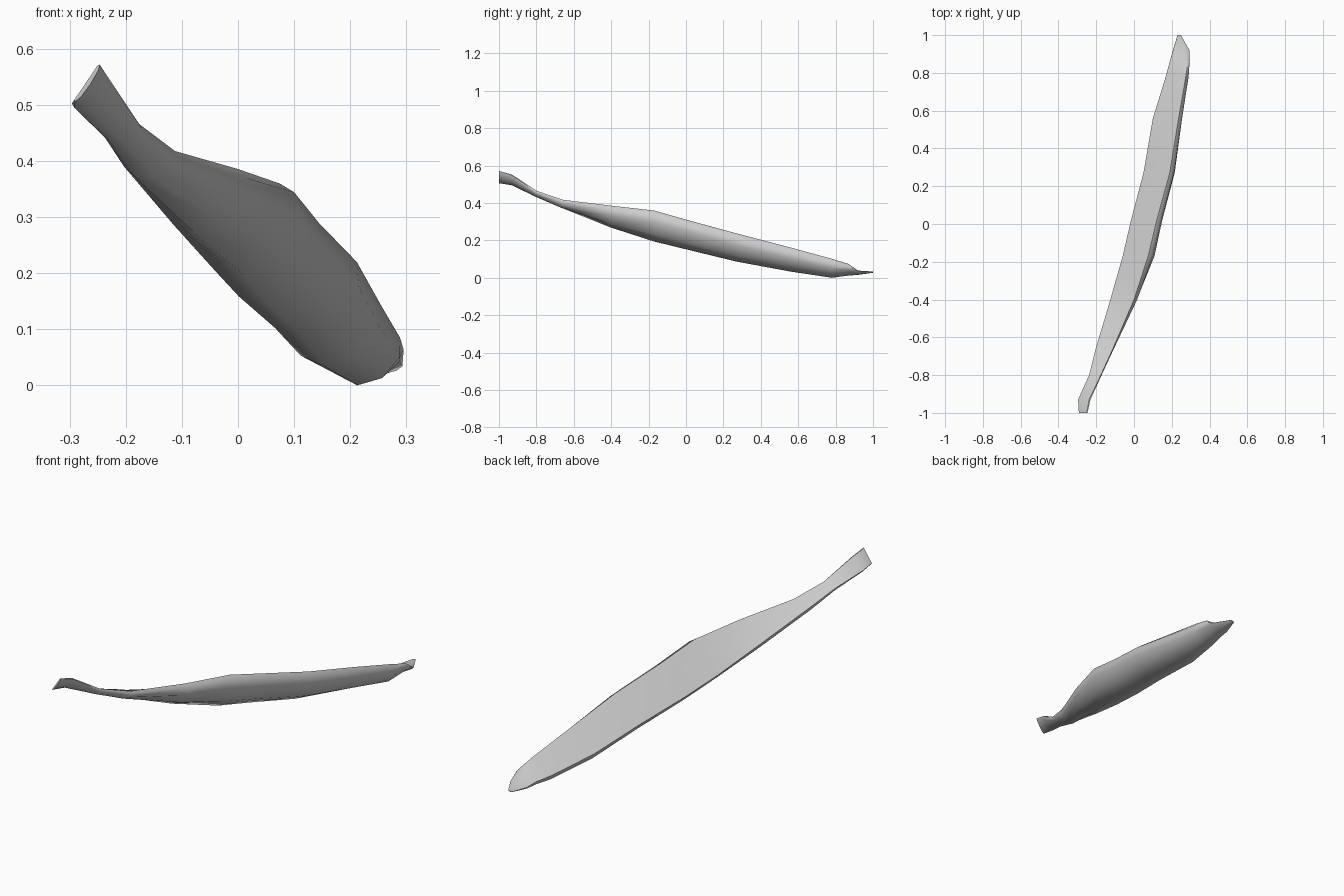
import bpy, bmesh, math
from mathutils import Vector

# Stations along the pod: y, lower-left rim (x, z), upper-right rim (x, z), hull depth
STATIONS = [
    (-1.00, -0.292, 0.515, -0.250, 0.577, 0.008),
    (-0.93, -0.296, 0.509, -0.238, 0.558, 0.024),
    (-0.80, -0.238, 0.457, -0.176, 0.472, 0.026),
    (-0.66, -0.203, 0.410, -0.112, 0.424, 0.040),
    (-0.40, -0.125, 0.315, 0.000, 0.392, 0.072),
    (-0.17, -0.060, 0.236, 0.075, 0.366, 0.090),
    (0.02, -0.016, 0.190, 0.120, 0.312, 0.086),
    (0.27, 0.050, 0.135, 0.189, 0.244, 0.087),
    (0.56, 0.100, 0.085, 0.236, 0.168, 0.080),
    (0.78, 0.168, 0.049, 0.274, 0.108, 0.069),
    (0.87, 0.192, 0.045, 0.287, 0.080, 0.040),
    (0.92, 0.207, 0.033, 0.289, 0.045, 0.015),
    (1.00, 0.230, 0.036, 0.248, 0.040, 0.004),
]
# Hull profile: position across the chord, share of the depth
PROFILE = [(0.0, 0.0), (-0.02, 0.35), (0.15, 0.85), (0.52, 1.0),
           (0.90, 0.75), (1.04, 0.32), (1.0, 0.0), (0.5, 0.0)]


def section(y, ax, az, bx, bz, depth):
    a, b = Vector((ax, y, az)), Vector((bx, y, bz))
    chord = b - a
    normal = Vector((chord.z, 0, -chord.x)).normalized()
    return [a + chord * t + normal * depth * d for t, d in PROFILE]


# Pod body: skin the sections and cap both ends
bm = bmesh.new()
rings = [[bm.verts.new(p) for p in section(*s)] for s in STATIONS]
n = len(PROFILE)
for r0, r1 in zip(rings, rings[1:]):
    for i in range(n):
        j = (i + 1) % n
        bm.faces.new((r0[i], r0[j], r1[j], r1[i]))
bm.faces.new(rings[0])
bm.faces.new(rings[-1])
bmesh.ops.recalc_face_normals(bm, faces=bm.faces)

# Rest the lowest point on the ground
low = min(v.co.z for v in bm.verts)
bmesh.ops.translate(bm, verts=bm.verts, vec=(0, 0, -low))

mesh = bpy.data.meshes.new("pod_body")
bm.to_mesh(mesh)
bm.free()
pod = bpy.data.objects.new("pod_body", mesh)
bpy.context.collection.objects.link(pod)
bpy.context.view_layer.objects.active = pod
pod.select_set(True)
bpy.ops.object.shade_smooth_by_angle(angle=math.radians(60))
